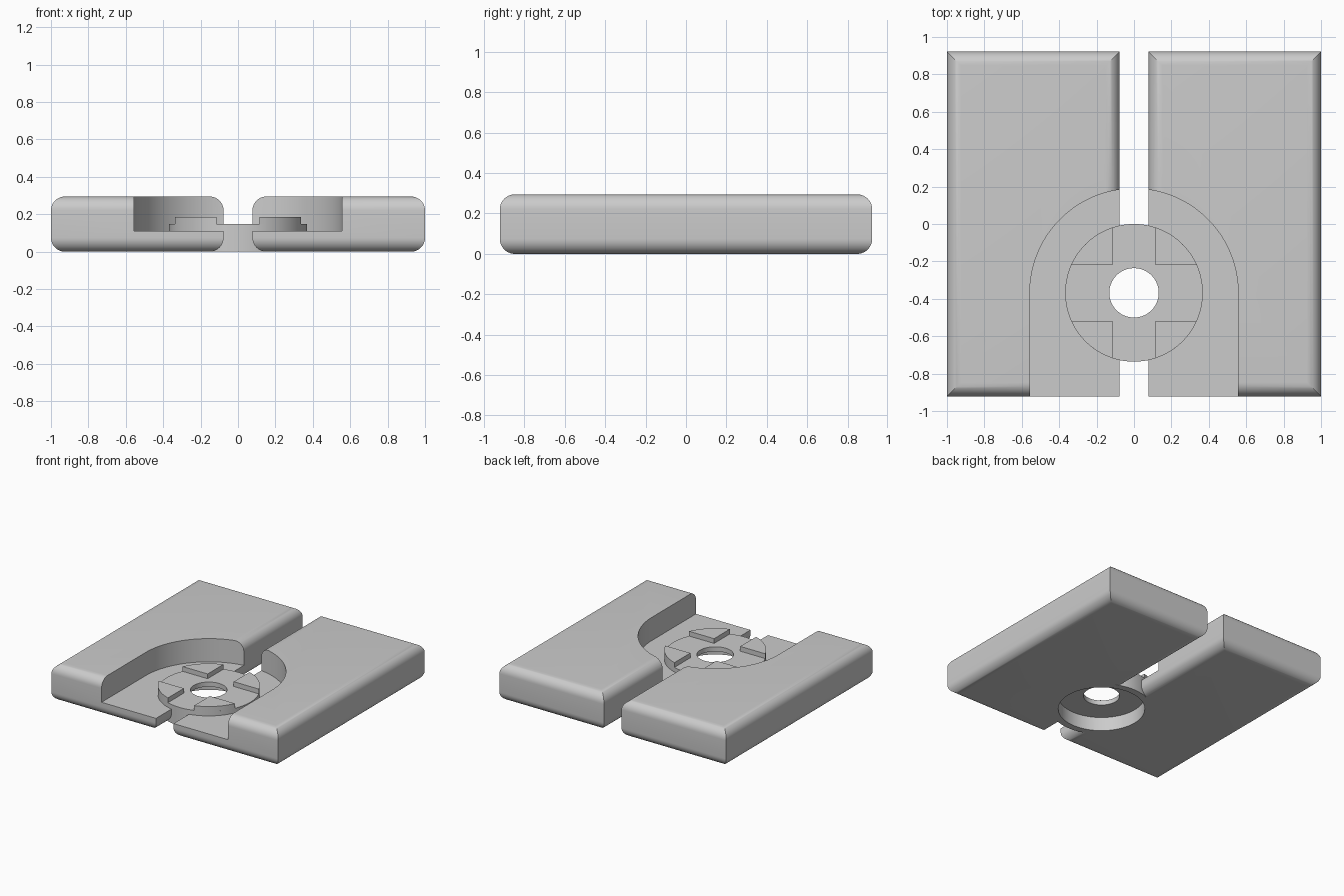
import bpy, bmesh
from math import sin, cos, pi, asin, acos, sqrt

if "Cube" in bpy.data.objects:
    bpy.data.objects.remove(bpy.data.objects["Cube"], do_unlink=True)

HALF_X, HALF_Y, HEIGHT = 1.0, 0.922, 0.295
GAP, ROUND = 0.077, 0.075
CY = -0.368                      # centre of the round boss
FLOOR, DISC_TOP, TAB_TOP = 0.11, 0.147, 0.185
POCKET_R, DISC_R, RECESS_R, HOLE_R = 0.557, 0.368, 0.315, 0.132

grey = bpy.data.materials.new("plain_grey")
grey.use_nodes = True
colour = (0.6, 0.6, 0.6, 1)
grey.diffuse_color = colour
grey.node_tree.nodes["Principled BSDF"].inputs["Base Color"].default_value = colour


def loft(name, rings):
    """Skin a stack of equal-length rings and cap both ends."""
    bm = bmesh.new()
    loops = [[bm.verts.new(p) for p in ring] for ring in rings]
    n = len(loops[0])
    for a, b in zip(loops, loops[1:]):
        for i in range(n):
            j = (i + 1) % n
            bm.faces.new((a[i], a[j], b[j], b[i]))
    bm.faces.new(loops[0][::-1])
    bm.faces.new(loops[-1])
    bmesh.ops.recalc_face_normals(bm, faces=bm.faces)
    mesh = bpy.data.meshes.new(name)
    bm.to_mesh(mesh)
    bm.free()
    mesh.materials.append(grey)
    obj = bpy.data.objects.new(name, mesh)
    bpy.context.collection.objects.link(obj)
    return obj


def prism(name, outline, z0, z1):
    return loft(name, [[(x, y, z) for x, y in outline] for z in (z0, z1)])


def arc(r, start, end, steps):
    return [(r * cos(start + (end - start) * i / steps),
             CY + r * sin(start + (end - start) * i / steps)) for i in range(steps + 1)]


def cylinder(name, r, z0, z1):
    return prism(name, arc(r, 0, 2 * pi, 96)[:-1], z0, z1)


def activate(obj):
    bpy.ops.object.select_all(action='DESELECT')
    obj.select_set(True)
    bpy.context.view_layer.objects.active = obj


def combine(obj, other, operation):
    """Apply a boolean, then discard the helper solid."""
    other.hide_render = True
    activate(obj)
    mod = obj.modifiers.new("combine", 'BOOLEAN')
    mod.operation, mod.object, mod.solver = operation, other, 'EXACT'
    bpy.ops.object.modifier_apply(modifier=mod.name)
    bpy.data.objects.remove(other, do_unlink=True)


def slab(name, x0, x1):
    """Box with rounded top and bottom rims and mitred upright corners."""
    steps = 10
    levels = []
    for i in range(steps + 1):
        a = pi / 2 * i / steps
        levels.append((ROUND * (1 - sin(a)), ROUND * (1 - cos(a))))
    levels += [(d, HEIGHT - z) for d, z in levels[::-1]]
    return loft(name, [[(x0 + d, -HALF_Y + d, z), (x1 - d, -HALF_Y + d, z),
                        (x1 - d, HALF_Y - d, z), (x0 + d, HALF_Y - d, z)]
                       for d, z in levels])


# Two slabs, bridged by the round boss
base = slab("base_slabs", GAP, HALF_X)
combine(base, slab("right_slab", -HALF_X, -GAP), 'UNION')

# Arched pocket, open at the front
pocket = arc(POCKET_R, 0, pi, 64) + [(-POCKET_R, -1.2), (POCKET_R, -1.2)]
combine(base, prism("pocket_cutter", pocket, FLOOR, 1), 'DIFFERENCE')

# Boss, its hollow underside and the centre hole
combine(base, cylinder("boss", DISC_R, 0, DISC_TOP), 'UNION')
combine(base, cylinder("recess_cutter", RECESS_R, -0.2, FLOOR), 'DIFFERENCE')
combine(base, cylinder("hole_cutter", HOLE_R, -0.2, 1), 'DIFFERENCE')
activate(base)
bpy.ops.object.shade_smooth_by_angle()

# Four raised tabs that leave a cross-shaped channel
TAB_X, TAB_Y = 0.115, 0.15
corner = arc(DISC_R, asin(TAB_Y / DISC_R), acos(TAB_X / DISC_R), 12)
corner.append((TAB_X, CY + TAB_Y))
for side, sx in (("left", 1), ("right", -1)):
    for end, sy in (("front", -1), ("back", 1)):
        outline = [(sx * x, CY + sy * (y - CY)) for x, y in corner]
        tab = prism(f"{end}_{side}_tab", outline, DISC_TOP, TAB_TOP)
        activate(tab)
        bpy.ops.object.shade_smooth_by_angle()
